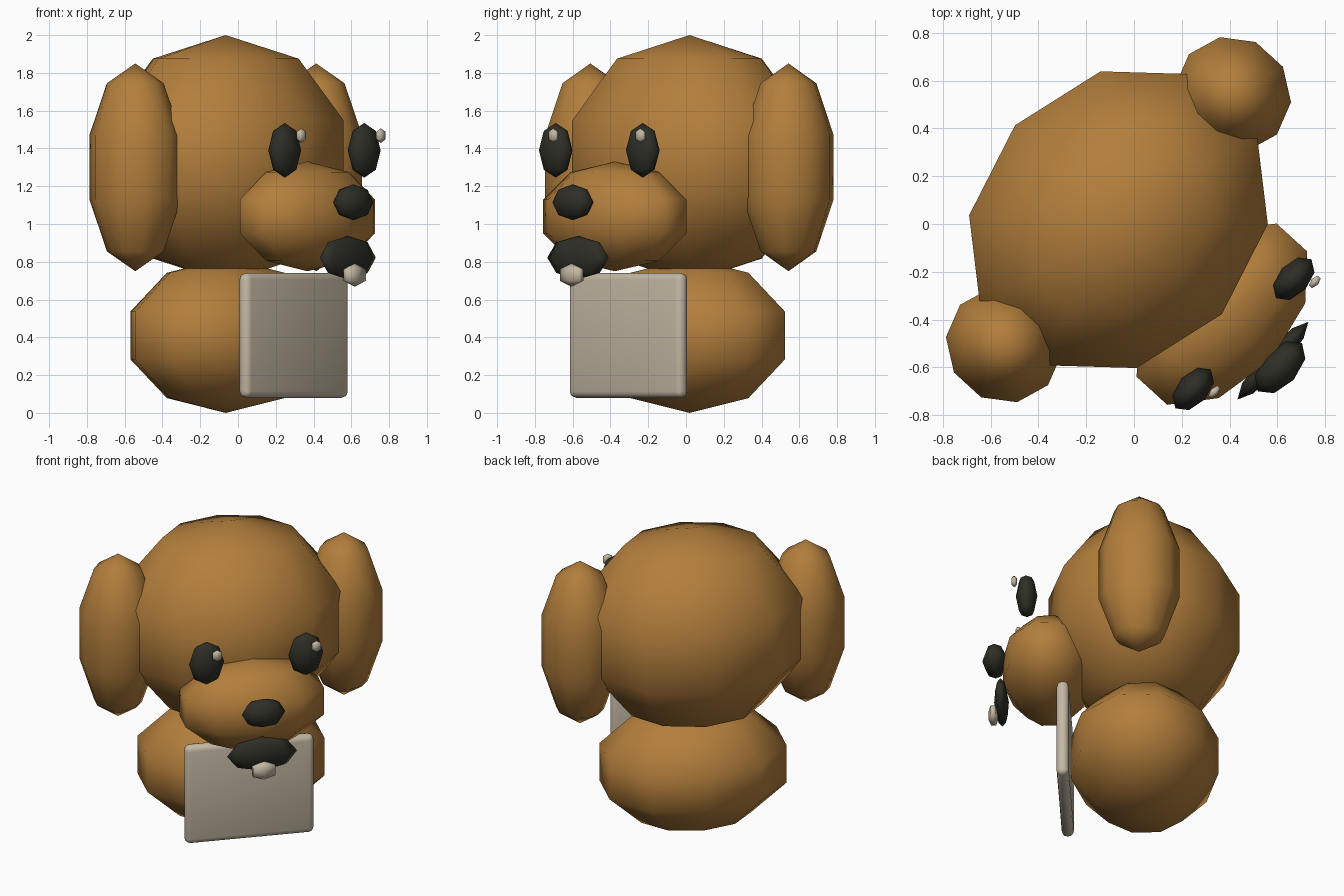
import bpy, bmesh, math
from mathutils import Matrix, Vector

cube = bpy.data.objects.get("Cube")
if cube:
    bpy.data.objects.remove(cube, do_unlink=True)


def material(name, rgb):
    m = bpy.data.materials.new(name)
    m.use_nodes = True
    m.diffuse_color = (*rgb, 1)
    m.node_tree.nodes["Principled BSDF"].inputs["Base Color"].default_value = (*rgb, 1)
    return m


brown = material("brown fur", (0.45, 0.21, 0.045))
black = material("black", (0.028, 0.028, 0.02))
cream = material("cream", (0.55, 0.48, 0.37))

# The whole figure is turned towards its side about its own middle
turn = Matrix.Translation((-0.065, 0.018, 0)) @ Matrix.Rotation(math.radians(47.6), 4, 'Z')


def finish(bm, name, mat):
    bm.transform(turn)
    mesh = bpy.data.meshes.new(name)
    bm.to_mesh(mesh)
    bm.free()
    mesh.materials.append(mat)
    mesh.polygons.foreach_set("use_smooth", [True] * len(mesh.polygons))
    obj = bpy.data.objects.new(name, mesh)
    bpy.context.collection.objects.link(obj)
    return obj


def ellipsoid(name, mat, centre, radii, segments=10, rings=5):
    bm = bmesh.new()
    bmesh.ops.create_uvsphere(bm, u_segments=segments, v_segments=rings, radius=1)
    bm.transform(Matrix.Translation(centre) @ Matrix.Diagonal((*radii, 1)))
    return finish(bm, name, mat)


# Body, head and muzzle
ellipsoid("body", brown, (0, 0, 0.41), (0.615, 0.48, 0.41))
ellipsoid("head", brown, (0, 0, 1.346), (0.729, 0.616, 0.654))
ellipsoid("muzzle", brown, (0, -0.586, 1.04), (0.48, 0.295, 0.29))

# Nose, open mouth and tooth
ellipsoid("nose", black, (0, -0.915, 1.115), (0.137, 0.078, 0.095), 8, 4)
ellipsoid("mouth", black, (0, -0.875, 0.822), (0.22, 0.045, 0.115), 8, 4)
ellipsoid("tooth", cream, (0, -0.925, 0.73), (0.095, 0.034, 0.062), 6, 3)

# Ears and eyes on both sides; both eye glints sit towards the left
for side, s in (("left", 1), ("right", -1)):
    ellipsoid(side + "_ear", brown, (s * 0.71, 0, 1.3), (0.25, 0.262, 0.55))
    ellipsoid(side + "_eye", black, (s * 0.312, -0.708, 1.39), (0.11, 0.066, 0.145), 8, 4)
    ellipsoid(side + "_eye_glint", cream, (s * 0.312 + 0.05, -0.782, 1.468),
              (0.037, 0.02, 0.039), 6, 3)

# Rounded board held against the belly
bm = bmesh.new()
bmesh.ops.create_cube(bm, size=1)
bm.transform(Matrix.Translation((0.004, -0.483, 0.41)) @ Matrix.Diagonal((0.81, 0.075, 0.66, 1)))
bmesh.ops.bevel(bm, geom=bm.edges[:], offset=0.034, segments=3, profile=0.5, affect='EDGES')
board = finish(bm, "board", cream)
bpy.ops.object.select_all(action='DESELECT')
board.select_set(True)
bpy.context.view_layer.objects.active = board
bpy.ops.object.shade_smooth_by_angle(angle=math.radians(40))
